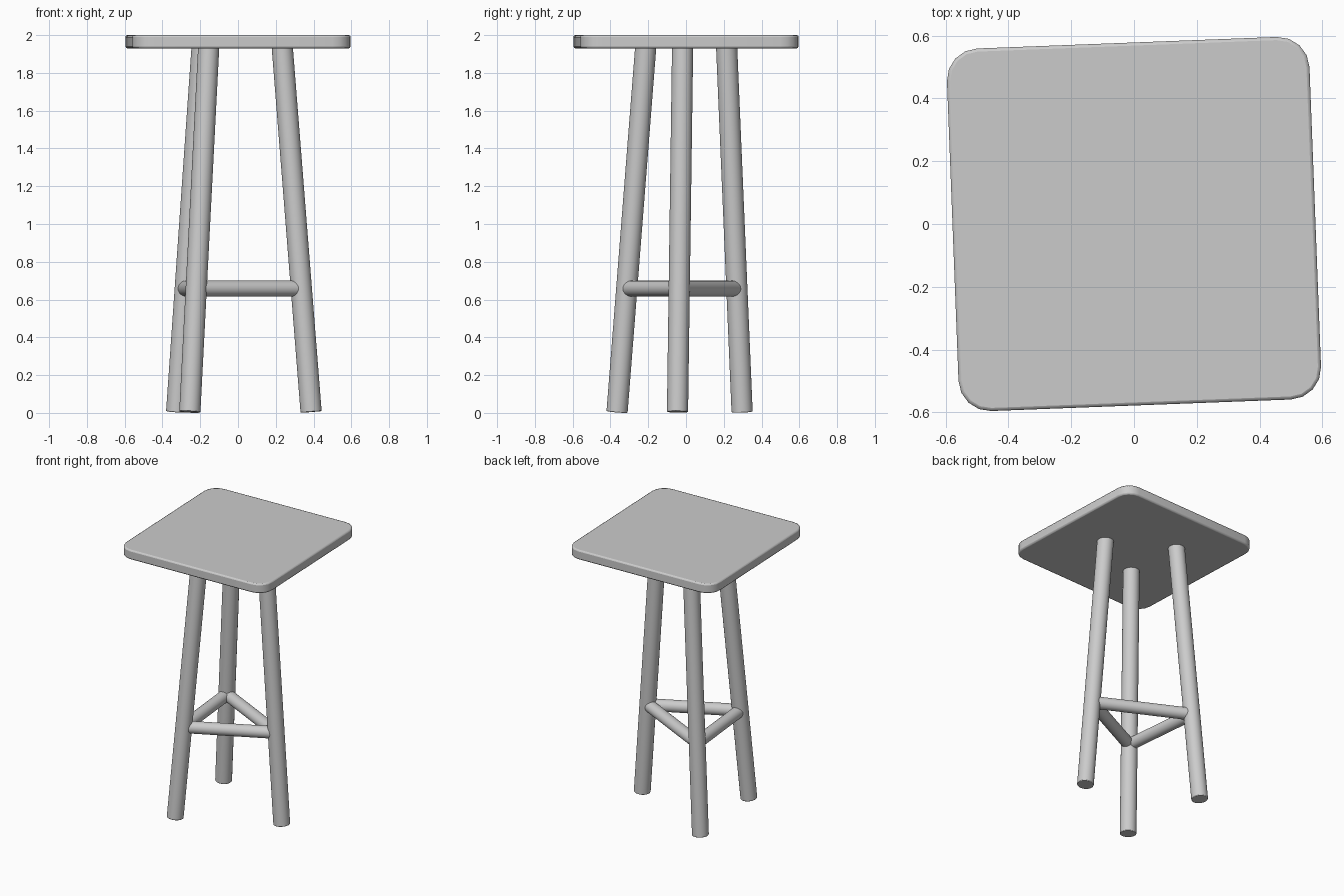
import bpy, math
from mathutils import Vector, Matrix

if "Cube" in bpy.data.objects:
    bpy.data.objects.remove(bpy.data.objects["Cube"])

def smooth(ob):
    bpy.ops.object.select_all(action='DESELECT')
    ob.select_set(True)
    bpy.context.view_layer.objects.active = ob
    bpy.ops.object.shade_smooth_by_angle(angle=math.radians(35))

def bevel(ob, width, segments=2):
    m = ob.modifiers.new("edge", 'BEVEL')
    m.width = width
    m.segments = segments
    m.limit_method = 'ANGLE'
    m.angle_limit = math.radians(50)

def rod(name, a, b, radius, soft=0.0):
    a, b = Vector(a), Vector(b)
    bpy.ops.mesh.primitive_cylinder_add(vertices=32, radius=radius, depth=(b - a).length)
    ob = bpy.context.object
    ob.name = name
    ob.matrix_world = Matrix.Translation((a + b) / 2) @ (b - a).to_track_quat('Z', 'Y').to_matrix().to_4x4()
    smooth(ob)
    if soft:
        bevel(ob, soft)
    return ob

# Square top with rounded corners, turned slightly
half, r, z0, z1, steps = 0.578, 0.1, 1.93, 2.0, 4
ring = []
for k in range(4):
    base = k * math.pi / 2
    c = Matrix.Rotation(base, 2) @ Vector((half - r, half - r))
    for i in range(steps + 1):
        t = base + i / steps * math.pi / 2
        ring.append(c + r * Vector((math.cos(t), math.sin(t))))
turn = Matrix.Rotation(math.radians(2.2), 2)
ring = [turn @ p for p in ring]
n = len(ring)
verts = [(p.x, p.y, z) for z in (z0, z1) for p in ring]
faces = [tuple(range(n))[::-1], tuple(range(n, 2 * n))]
faces += [(i, (i + 1) % n, n + (i + 1) % n, n + i) for i in range(n)]
me = bpy.data.meshes.new("table_top")
me.from_pydata(verts, [], faces)
top = bpy.data.objects.new("table_top", me)
bpy.context.collection.objects.link(top)
smooth(top)
bevel(top, 0.01)

# Three splayed round legs: foot centre and head centre
legs = {
    "front_leg": ((-0.255, -0.365, 0.005), (-0.155, -0.213, 1.94)),
    "right_leg": ((0.387, -0.045, 0.005), (0.234, -0.018, 1.94)),
    "back_leg": ((-0.325, 0.297, 0.005), (-0.19, 0.215, 1.94)),
}
joints = []
for name, (foot, head) in legs.items():
    rod(name, foot, head, 0.056, 0.004)
    joints.append(Vector(foot).lerp(Vector(head), 0.655 / 1.94))

# Stretchers joining the legs in a triangle
for i, name in enumerate(("front_stretcher", "right_stretcher", "left_stretcher")):
    rod(name, joints[i], joints[(i + 1) % 3], 0.042)
